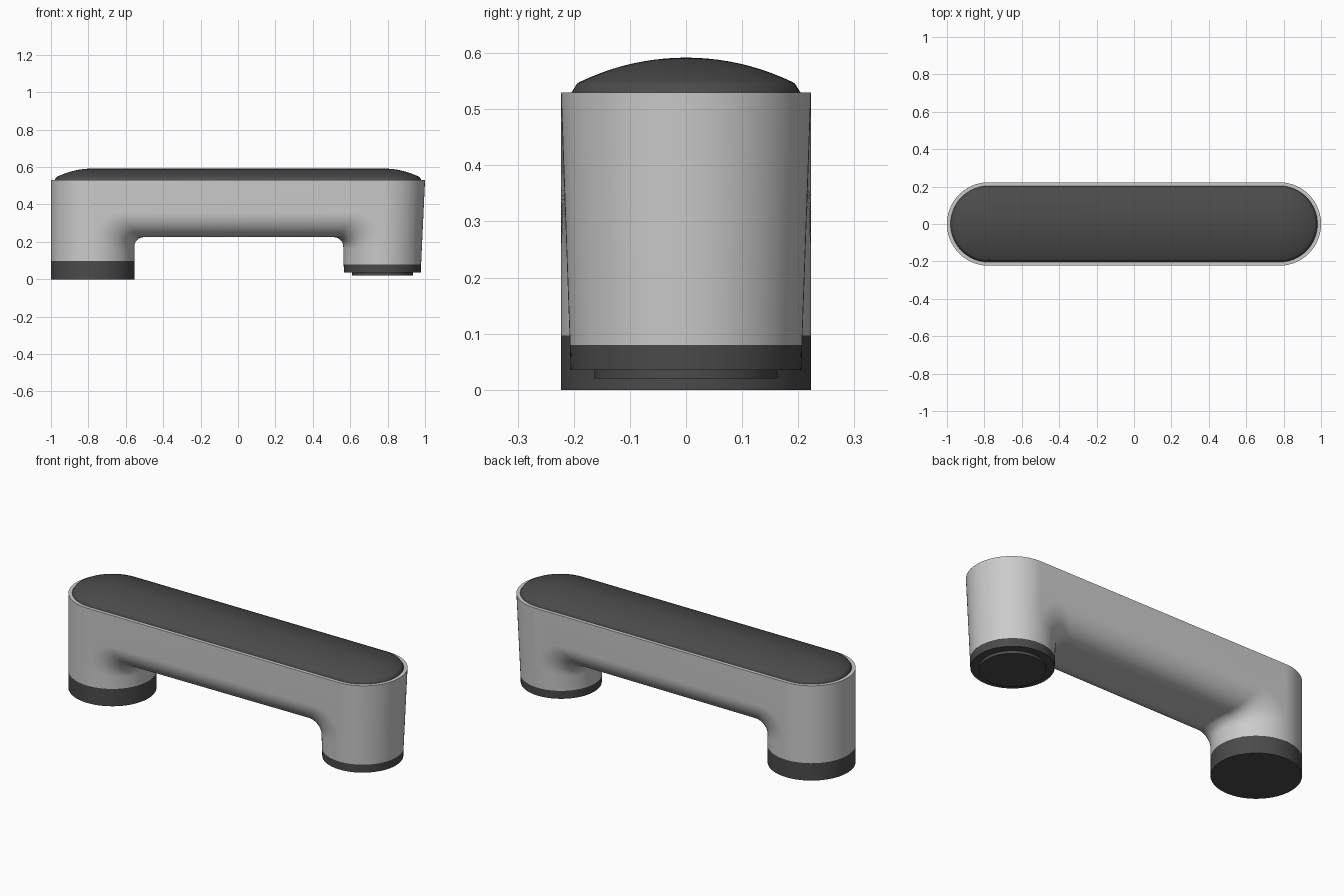
import bpy, bmesh, math

if "Cube" in bpy.data.objects:
    bpy.data.objects.remove(bpy.data.objects["Cube"])

R, CX, TOP = 0.223, 0.777, 0.53      # end radius, end centre, rim height
dark = bpy.data.materials.new("dark_grey")
dark.diffuse_color = (0.07, 0.07, 0.07, 1)
dark.use_nodes = True
dark.node_tree.nodes["Principled BSDF"].inputs["Base Color"].default_value = dark.diffuse_color


def finish(bm, name, mat=None, angle=35):
    bmesh.ops.remove_doubles(bm, verts=bm.verts, dist=1e-5)
    bmesh.ops.recalc_face_normals(bm, faces=bm.faces)
    me = bpy.data.meshes.new(name)
    bm.to_mesh(me)
    bm.free()
    ob = bpy.data.objects.new(name, me)
    bpy.context.collection.objects.link(ob)
    if mat:
        me.materials.append(mat)
    bpy.ops.object.select_all(action='DESELECT')
    ob.select_set(True)
    bpy.context.view_layer.objects.active = ob
    bpy.ops.object.shade_smooth_by_angle(angle=math.radians(angle))
    return ob


# Body: side profiles lofted across the depth, right leg slightly tapered
def taper(z):
    return (TOP - z) / 0.45


def wall(side, inward, z, c):
    if side < 0:
        return -CX + inward * R * c
    t = taper(z)
    return CX - 0.005 * t - inward * (R - 0.016 * t) * c


FILLET = 10


def profile(theta):
    c, y = max(math.cos(theta), 0.0), abs(R * math.sin(theta))
    e = max(0, y - (R - 0.13))
    zb = 0.355 - math.sqrt(max(0, 0.13 ** 2 - e * e))     # bridge underside
    f = 0.05 + 0.105 * (1 - c)                            # leg fillet radius

    def half(side, foot):
        pts = [(wall(side, -1, z, c), z) for z in (TOP, 0.2, foot)]
        pts.append((wall(side, 1, foot, c), foot))
        for i in range(FILLET + 1):
            a = i / FILLET * math.pi / 2
            z = zb - f + f * math.sin(a)
            pts.append((wall(side, 1, z, c) - side * f * (1 - math.cos(a)), z))
        return pts
    return half(-1, 0.097) + half(1, 0.08)[::-1]


bm = bmesh.new()
N = 64
slices = []
for i in range(N + 1):
    th = -math.pi / 2 + math.pi * i / N
    row = []
    for x, z in profile(th):
        w = min(1, max(0, (x + 0.5) / 1.05))
        row.append(bm.verts.new((x, (R - 0.016 * taper(z) * w) * math.sin(th), z)))
    slices.append(row)
M = len(slices[0])
for a, b in zip(slices, slices[1:]):
    for j in range(M):
        k = (j + 1) % M
        bm.faces.new((a[j], a[k], b[k], b[j]))
for row in (slices[0], slices[-1]):                       # flat side walls
    bm.faces.new([row[0]] + row[4:M - 4] + [row[-1]])
finish(bm, "handle_body")


# Domed top pad: shrinking stadium rings
def stadium(r, z, n=32):
    pts = []
    for side in (1, -1):
        for i in range(n + 1):
            a = -math.pi / 2 + math.pi * i / n
            pts.append((side * (CX + r * math.cos(a)), side * r * math.sin(a), z))
    return pts


bm = bmesh.new()
ARC = 0.436
rings = [(0.204, TOP - 0.005), (0.204, TOP), (0.194, 0.546)]
rings += [(r, 0.592 - ARC + math.sqrt(ARC ** 2 - r * r))
          for r in [0.19 * (1 - i / 10) for i in range(10)] + [0.0]]
loops = [[bm.verts.new(p) for p in stadium(r, z)] for r, z in rings]
for a, b in zip(loops, loops[1:]):
    for j in range(len(a)):
        k = (j + 1) % len(a)
        bm.faces.new((a[j], a[k], b[k], b[j]))
bm.faces.new(loops[0])
bmesh.ops.dissolve_degenerate(bm, dist=1e-5, edges=bm.edges)
finish(bm, "top_pad", dark)


# Feet
def foot(name, x, r1, r2, z1, z2):
    bm = bmesh.new()
    bmesh.ops.create_cone(bm, cap_ends=True, segments=96, radius1=r1,
                          radius2=r2, depth=z2 - z1)
    bmesh.ops.translate(bm, verts=bm.verts, vec=(x, 0, (z1 + z2) / 2))
    finish(bm, name, dark)


foot("left_foot_band", -CX, R, R, 0, 0.097)
foot("right_foot_band", 0.772, 0.2055, 0.207, 0.035, 0.08)
foot("right_foot_disc", 0.772, 0.163, 0.163, 0.02, 0.036)
